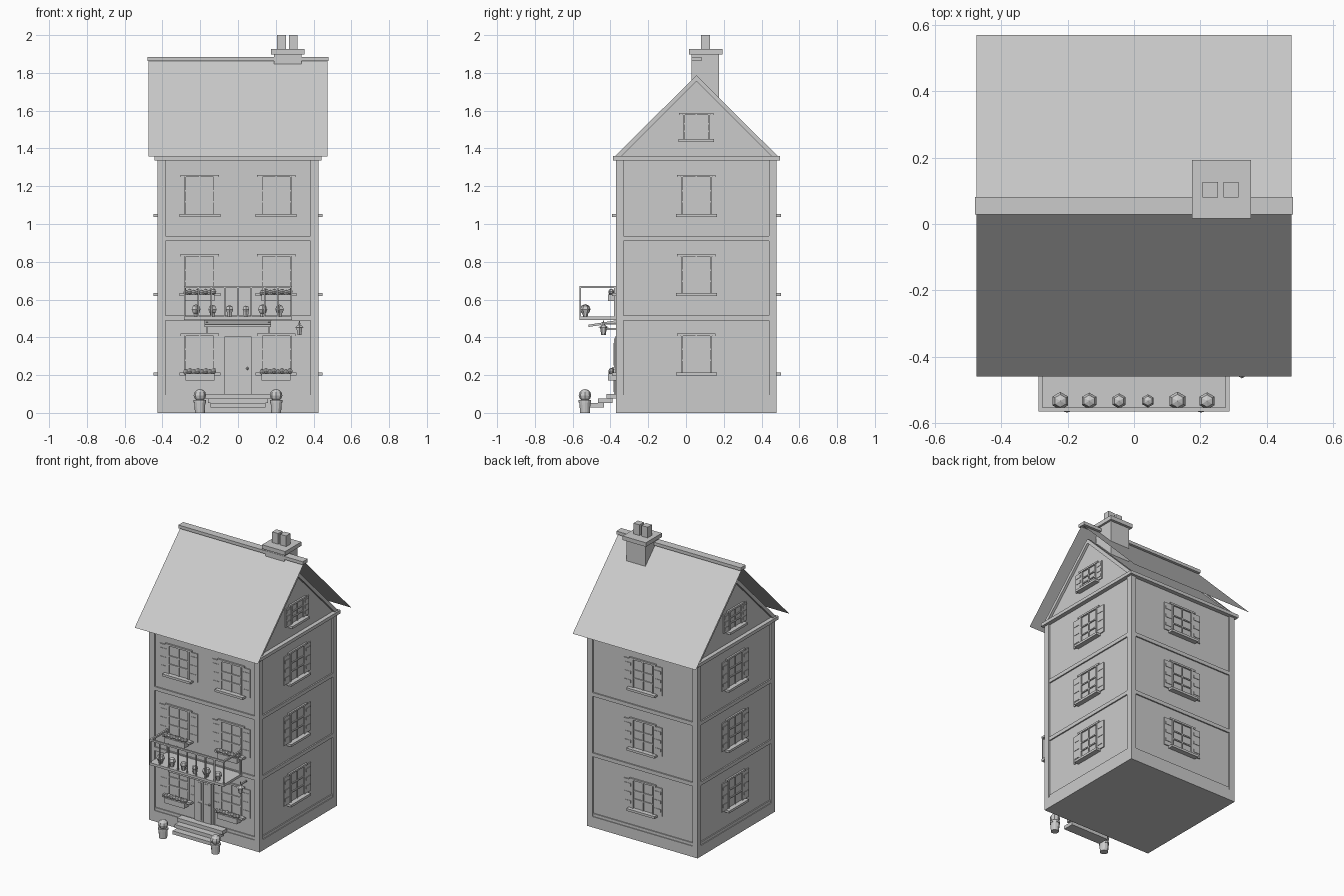
import bpy, bmesh, math
from mathutils import Matrix, Vector

if "Cube" in bpy.data.objects:
    bpy.data.objects.remove(bpy.data.objects["Cube"])

CY = 0.055          # house centre in y
H = 0.425           # half width of the house
I = Matrix.Identity(4)
parts = {}


def part(name):
    return parts.setdefault(name, bmesh.new())


def box(name, x0, x1, y0, y1, z0, z1, m=I):
    t = Matrix.Translation(((x0 + x1) / 2, (y0 + y1) / 2, (z0 + z1) / 2))
    s = Matrix.Diagonal((abs(x1 - x0), abs(y1 - y0), abs(z1 - z0), 1))
    bmesh.ops.create_cube(part(name), size=1, matrix=m @ t @ s)


def ball(name, x, y, z, r, seg=6, rings=4):
    bmesh.ops.create_uvsphere(part(name), u_segments=seg, v_segments=rings, radius=r,
                              matrix=Matrix.Translation((x, y, z)))


def cone(name, x, y, z0, z1, r0, r1, seg=12):
    bmesh.ops.create_cone(part(name), cap_ends=True, segments=seg, radius1=r0, radius2=r1,
                          depth=z1 - z0, matrix=Matrix.Translation((x, y, (z0 + z1) / 2)))


def prism(name, pts, x0, x1):
    """Extrude a (y, z) profile along x."""
    bm = part(name)
    f = bm.faces.new([bm.verts.new((x0, y, z)) for y, z in pts])
    g = bmesh.ops.extrude_face_region(bm, geom=[f])
    bmesh.ops.translate(bm, vec=(x1 - x0, 0, 0),
                        verts=[v for v in g["geom"] if isinstance(v, bmesh.types.BMVert)])


def side(a):
    """Front-wall frame (outside is -y) turned to another wall."""
    return Matrix.Translation((0, CY, 0)) @ Matrix.Rotation(math.radians(a), 4, 'Z')


def window(a, u, z, w=0.293, h=0.2):
    m = side(a) @ Matrix.Translation((u, 0, z))
    hw, iw = w / 2, w * 0.28
    box("window_glass", -iw, iw, -0.414, -0.40, 0, h, m)
    for s in (-1, 1):
        box("window_frame", s * iw, s * (iw - 0.01), -0.424, -0.40, 0, h, m)
        box("shutter", s * hw, s * (iw + 0.002), -0.42, -0.40, 0, h - 0.004, m)
        for k in range(3):
            zc = h * (0.2 + 0.3 * k)
            box("shutter_slat", s * (hw - 0.008), s * (iw + 0.01), -0.423, -0.41,
                zc - 0.01, zc + 0.01, m)
    box("window_frame", -iw - 0.02, iw + 0.02, -0.425, -0.40, h - 0.004, h + 0.008, m)
    box("window_frame", -0.004, 0.004, -0.421, -0.40, 0, h, m)
    for k in (0.33, 0.62):
        box("window_frame", -iw, iw, -0.421, -0.40, h * k - 0.004, h * k + 0.004, m)
    box("window_sill", -w * 0.37, w * 0.37, -0.447, -0.40, -0.014, 0.002, m)


# Walls, plinth, corner posts, floor bands, eaves slab
box("walls", -0.413, 0.413, CY - 0.413, CY + 0.413, 0.04, 1.345)
box("plinth", -H, H, CY - H, CY + H, 0, 0.075)
for sx in (-1, 1):
    for sy in (-1, 1):
        box("corner_post", sx * 0.385, sx * H, CY + sy * 0.385, CY + sy * H, 0.075, 1.338)
for a in range(4):
    for z in (0.49, 0.91):
        box("floor_band", -0.385, 0.385, -0.422, -0.40, z, z + 0.026, side(90 * a))
    box("base_trim", -0.385, 0.385, -0.42, -0.40, 0.075, 0.095, side(90 * a))
box("eaves_slab", -0.442, 0.442, CY - 0.442, CY + 0.442, 1.337, 1.36)

# Attic gables with raised trim
prism("attic", [(CY - 0.42, 1.36), (CY + 0.42, 1.36), (CY, 1.775)], -0.413, 0.413)
for sx in (-1, 1):
    for sy in (-1, 1):
        prism("gable_trim", [(CY + sy * 0.432, 1.358), (CY, 1.787), (CY, 1.755),
                             (CY + sy * 0.398, 1.358)], sx * 0.40, sx * 0.43)

# Thin roof sheets and ridge cap
for s, name in ((-1, "roof_front"), (1, "roof_back")):
    bm = part(name)
    q = [(-0.474, CY + s * 0.514, 1.357), (0.474, CY + s * 0.514, 1.357),
         (0.474, CY, 1.871), (-0.474, CY, 1.871)]
    bm.faces.new([bm.verts.new(c) for c in (q if s < 0 else q[::-1])])
box("ridge_cap", -0.479, 0.479, CY - 0.027, CY + 0.027, 1.862, 1.884)

# Chimney
box("chimney", 0.19, 0.337, 0.03, 0.175, 1.62, 1.9)
box("chimney_cap", 0.174, 0.352, 0.016, 0.193, 1.898, 1.926)
for x in (0.23, 0.292):
    box("chimney_pot", x - 0.023, x + 0.023, 0.08, 0.127, 1.926, 2.0)

# Windows on every wall
for z in (0.212, 0.632, 1.052):
    for u in (-0.202, 0.202):
        window(0, u, z)
    for a in (90, 180, 270):
        window(a, 0, z)
for a in (90, 270):
    window(a, 0, 1.448, 0.255, 0.132)

# Double door with knob
fy = CY - H
box("door_frame", -0.072, 0.072, fy - 0.006, fy + 0.03, 0.08, 0.405)
for s in (-1, 1):
    box("door", s * 0.003, s * 0.06, fy - 0.011, fy + 0.02, 0.085, 0.395)
    for z in (0.11, 0.25):
        box("door_panel", s * 0.014, s * 0.04, fy - 0.014, fy, z, z + 0.12)
ball("door_knob", 0.05, fy - 0.016, 0.235, 0.008)

# Steps
for k in range(3):
    w = 0.145 + 0.015 * k
    box("steps", -w, w, -0.512 + 0.045 * k, fy if k == 2 else -0.435 + 0.045 * k,
        0.028 + 0.024 * k, 0.052 + 0.024 * k)

# Door canopy with brackets under the balcony
prism("canopy", [(fy, 0.478), (-0.515, 0.455), (-0.515, 0.467), (fy, 0.49)], -0.178, 0.176)
for s in (-1, 1):
    box("canopy_bracket", s * 0.158, s * 0.17, -0.445, -0.43, 0.42, 0.48)
    box("canopy_bracket", s * 0.158, s * 0.17, -0.445, fy, 0.44, 0.45)

# Wall lantern
lx, ly = 0.325, -0.437
box("lantern_arm", lx - 0.005, lx + 0.005, ly, fy, 0.467, 0.475)
cone("lantern", lx, ly, 0.412, 0.452, 0.012, 0.018, 6)
cone("lantern_cap", lx, ly, 0.452, 0.466, 0.028, 0.008, 6)
cone("lantern_cap", lx, ly, 0.466, 0.49, 0.005, 0.003, 6)

# Balcony floor, rails and balusters
box("balcony_floor", -0.287, 0.287, -0.565, fy + 0.01, 0.493, 0.51)
box("balcony_rail", -0.287, 0.287, -0.565, -0.553, 0.66, 0.672)
for s in (-1, 1):
    box("balcony_rail", s * 0.275, s * 0.287, -0.565, fy, 0.66, 0.672)
    box("baluster", s * 0.277, s * 0.287, fy - 0.012, fy, 0.51, 0.66)
for k in range(9):
    x = -0.282 + 0.0705 * k
    box("baluster", x - 0.004, x + 0.004, -0.563, -0.555, 0.51, 0.66)

# Plants on the balcony
for k, x in enumerate((-0.222, -0.135, -0.045, 0.042, 0.131, 0.22)):
    r = (0.027, 0.025, 0.023, 0.02, 0.028, 0.026)[k]
    ball("balcony_plant", x, -0.533, 0.548, r)
    cone("balcony_pot", x, -0.533, 0.51, 0.535, 0.012, 0.017, 6)

# Flower boxes and planters beside the steps
for x in (-0.202, 0.202):
    for z in (0.172, 0.592):
        box("flower_box", x - 0.077, x + 0.077, -0.412, fy + 0.01, z, z + 0.036)
        for k in range(8):
            ball("flowers", x - 0.074 + 0.0211 * k, -0.396, z + 0.045 + 0.005 * (k % 2), 0.0155)
    cone("planter", x, -0.535, 0, 0.066, 0.026, 0.03)
    cone("planter", x, -0.535, 0.056, 0.068, 0.033, 0.033)
    ball("planter_bush", x, -0.535, 0.093, 0.033, 8, 6)

# Turn every collected part into an object
for name, bm in parts.items():
    bmesh.ops.recalc_face_normals(bm, faces=bm.faces) if "roof" not in name else None
    me = bpy.data.meshes.new(name)
    bm.to_mesh(me)
    bm.free()
    bpy.context.collection.objects.link(bpy.data.objects.new(name, me))
